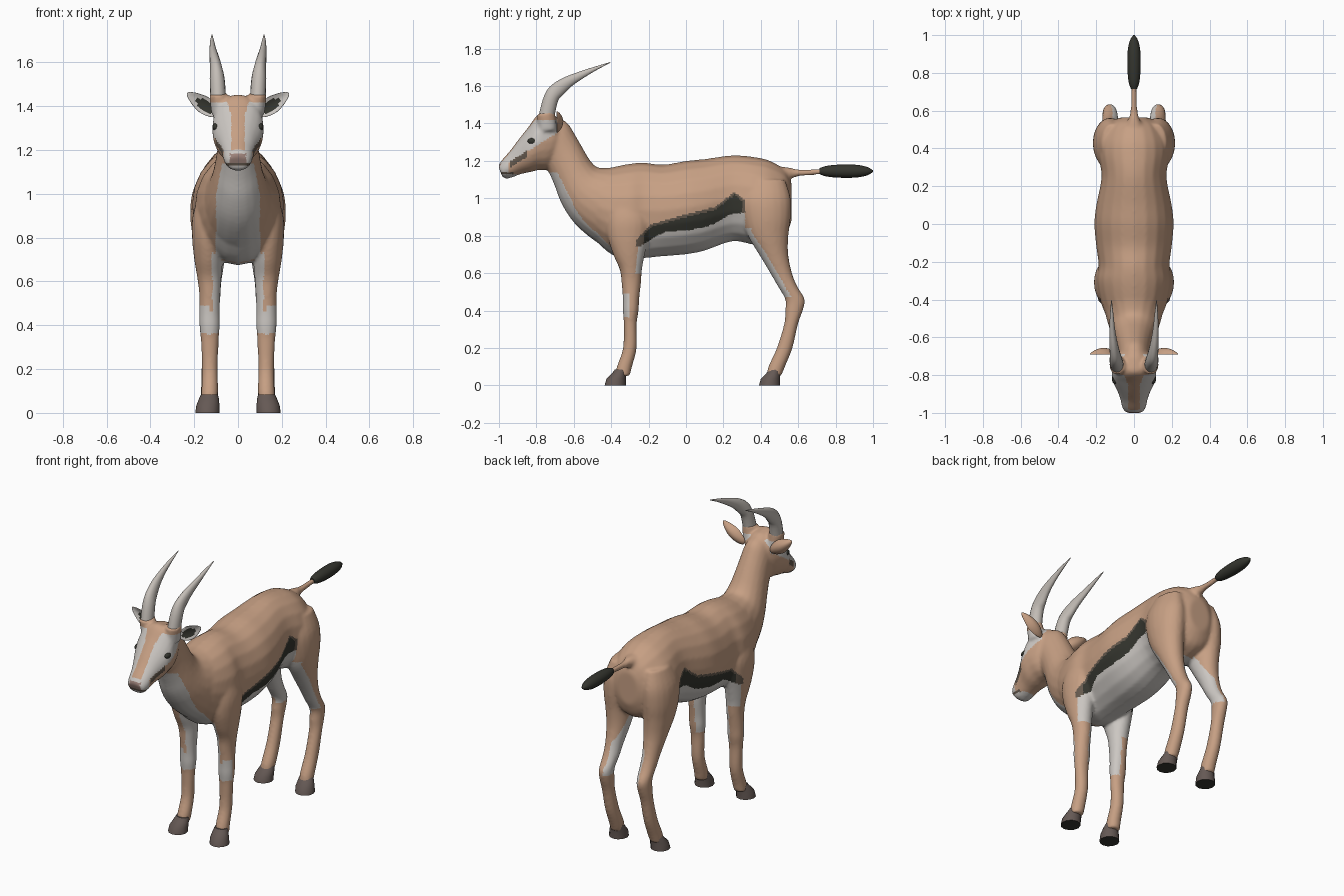
import bpy, bmesh, math
from mathutils import Vector, Matrix

cube = bpy.data.objects.get("Cube")
if cube:
    bpy.data.objects.remove(cube)


def material(name, r, g, b):
    m = bpy.data.materials.new(name)
    m.use_nodes = True
    m.diffuse_color = (r, g, b, 1)
    node = next(n for n in m.node_tree.nodes if n.type == 'BSDF_PRINCIPLED')
    node.inputs["Base Color"].default_value = (r, g, b, 1)
    node.inputs["Roughness"].default_value = 0.8
    return m


MATS = [material("tan coat", .57, .35, .23), material("white fur", .60, .57, .54),
        material("black fur", .035, .036, .028), material("dark brown fur", .13, .10, .075),
        material("hoof grey", .13, .10, .09), material("horn grey", .55, .51, .47),
        material("nose pink", .33, .22, .19)]
TAN, WHITE, BLACK, BROWN, HOOF, HORN, NOSE = range(len(MATS))


def loft(bm, rings, sides=20, sub=4, flip=1):
    """Ring = (centre x, front y, front z, back y, back z, half width)."""
    def smooth(i, t):
        p = [rings[max(0, min(len(rings) - 1, i + k))] for k in (-1, 0, 1, 2)]
        return [b + .5 * t * (c - a + t * (2 * a - 5 * b + 4 * c - d + t * (3 * (b - c) + d - a)))
                for a, b, c, d in zip(*p)]
    path = [smooth(i, k / sub) for i in range(len(rings) - 1) for k in range(sub)]
    path.append(rings[-1])
    loops = []
    for cx, y0, z0, y1, z1, rx in path:
        mid = Vector((cx * flip, (y0 + y1) / 2, (z0 + z1) / 2))
        half = Vector((0, (y1 - y0) / 2, (z1 - z0) / 2))
        side = Vector((rx, 0, 0))
        angles = [math.tau * k / sides for k in range(sides)]
        loops.append([bm.verts.new(mid + half * math.cos(a) + side * math.sin(a)) for a in angles])
    faces = [bm.faces.new(loops[0]), bm.faces.new(loops[-1])]
    for a, b in zip(loops, loops[1:]):
        for k in range(sides):
            n = (k + 1) % sides
            faces.append(bm.faces.new((a[k], a[n], b[n], b[k])))
    bmesh.ops.recalc_face_normals(bm, faces=faces)


def finish(name, bm, rule, angle=60):
    me = bpy.data.meshes.new(name)
    bm.to_mesh(me)
    bm.free()
    return finish_mesh(name, me, rule, angle)


def finish_mesh(name, me, rule, angle=60):
    ob = bpy.data.objects.new(name, me)
    bpy.context.collection.objects.link(ob)
    me.materials.clear()
    for m in MATS:
        me.materials.append(m)
    for p in me.polygons:
        p.material_index = rule(p.center, p.normal) if callable(rule) else rule
    bpy.ops.object.select_all(action='DESELECT')
    ob.select_set(True)
    bpy.context.view_layer.objects.active = ob
    bpy.ops.object.shade_smooth_by_angle(angle=math.radians(angle))
    return ob


def along(table, v):
    """Piecewise linear lookup."""
    if v <= table[0][0]:
        return table[0][1]
    for (a, p), (b, q) in zip(table, table[1:]):
        if v <= b:
            return p + (q - p) * (v - a) / (b - a)
    return table[-1][1]


# Torso: y, bottom, top, half width
TORSO = [(.565, .88, 1.08, .07), (.53, .80, 1.15, .135), (.45, .76, 1.20, .18), (.37, .75, 1.22, .19),
         (.25, .77, 1.23, .172), (.1, .72, 1.21, .2), (0, .70, 1.20, .21), (-.12, .69, 1.18, .2),
         (-.22, .68, 1.19, .187), (-.3, .675, 1.185, .198), (-.4, .70, 1.165, .18),
         (-.5, .79, 1.14, .14), (-.57, .86, 1.1, .08)]
# Neck and head: throat y, z, crest y, z, half width
NECK = [(-.4, .72, -.32, 1.18, .17), (-.5, .78, -.4, 1.165, .158), (-.6, .87, -.47, 1.165, .135),
        (-.665, .97, -.51, 1.2, .115), (-.7, 1.06, -.55, 1.265, .1), (-.73, 1.13, -.59, 1.335, .09),
        (-.76, 1.18, -.635, 1.405, .085), (-.78, 1.25, -.69, 1.43, .08)]
HEAD = [(-.665, 1.24, -.65, 1.38, .05), (-.7, 1.19, -.69, 1.435, .09), (-.74, 1.155, -.74, 1.45, .108),
        (-.79, 1.15, -.79, 1.45, .118), (-.83, 1.14, -.84, 1.385, .112), (-.88, 1.13, -.895, 1.315, .087),
        (-.92, 1.115, -.94, 1.255, .072), (-.955, 1.105, -.98, 1.21, .064), (-.98, 1.11, -1.005, 1.175, .05)]
# Legs: z, front y, back y, inner x, outer x
HIND = [(1.1, .33, .53, .06, .17), (1, .29, .56, .04, .21), (.9, .3, .56, .04, .218), (.8, .33, .548, .05, .207),
        (.7, .39, .547, .06, .19), (.6, .45, .567, .075, .175), (.53, .49, .595, .08, .17),
        (.46, .53, .635, .088, .167), (.4, .53, .625, .09, .167), (.33, .525, .6, .093, .167),
        (.2, .485, .57, .093, .167), (.1, .44, .53, .09, .17), (.05, .43, .51, .095, .17)]
FORE = [(1.05, -.4, -.25, .08, .16), (.9, -.42, -.2, .08, .207), (.8, -.42, -.2, .07, .21), (.7, -.39, -.22, .07, .2),
        (.62, -.355, -.235, .075, .187), (.55, -.345, -.24, .08, .178), (.46, -.338, -.25, .083, .177),
        (.4, -.338, -.253, .082, .177), (.33, -.333, -.263, .088, .17), (.2, -.337, -.263, .092, .165),
        (.1, -.37, -.288, .09, .168), (.05, -.38, -.3, .095, .17)]
TAIL = [(.5, 1.08, 1.17, .06), (.55, 1.1, 1.165, .032), (.61, 1.118, 1.154, .018), (.74, 1.128, 1.158, .015)]


def upright(rows):
    return [(0, y, lo, y, hi, w) for y, lo, hi, w in rows]


def level(rows):
    return [((i + o) / 2, f, z, b, z, (o - i) / 2) for z, f, b, i, o in rows]


# Flank band edges and front edge of the thigh
BAND_LOW = [(-.25, .74), (-.17, .79), (-.11, .82), (.02, .83), (.14, .857), (.235, .915), (.31, .92)]
BAND_TOP = [(-.27, .77), (-.19, .86), (.02, .92), (.155, .953), (.26, 1.035), (.31, .99)]
THIGH = [(.46, .53), (.53, .49), (.6, .45), (.7, .39), (.82, .31)]


def face_colour(c, n):
    a, y, z = abs(c.x), c.y, c.z
    cheek = 1.2 + (y + .93) * .62
    if y < -.96 and a < .036 and 1.142 < z < 1.185:
        return NOSE
    if y < -.925 and abs(z - 1.135) < .006:
        return BROWN
    if y < -.9 and z < 1.13 or y < -.95 and z < 1.2:
        return WHITE
    if a < .03 + max(0, z - 1.36) * .35 and n.z > 0:
        return TAN
    if -.94 < y < -.85 and abs(z - cheek + .012) < .016 and a > .04:
        return BROWN
    return WHITE if cheek < z < 1.42 and y < -.69 else TAN


def coat_colour(c, n):
    a, y, z = abs(c.x), c.y, c.z
    inward = n.x * (1 if c.x > 0 else -1) < -.25
    if y < -.66 and z > 1.15 or y < -.78:
        return face_colour(c, n)
    # Bib and throat
    if y < -.36 and .67 < z < 1.14 and n.y < -.1 and a < .1 - max(0, z - 1) * .2:
        return WHITE
    # Belly and flank band
    if -.27 < y < .315:
        low, top = along(BAND_LOW, y), along(BAND_TOP, y)
        if z < low and z > .6 and y > -.245:
            return WHITE
        if low <= z < top:
            return BROWN if z > top - .015 or y < -.225 or y > .3 else BLACK
    if n.z < -.6 and z > .6 and -.35 < y < .45:
        return WHITE
    # Foreleg lining and knee patch
    if y < -.15 and z < .78:
        if inward and z > .36 or n.y > .4 and z > .6:
            return WHITE
        return WHITE if n.y < -.15 and .36 < z < .46 + .03 * (a > .13) else TAN
    # Hind leg lining and front strip
    if y > .28 and .44 < z < .84:
        if inward and z < .78 and y < along(THIGH, z) + .12:
            return WHITE
        if z > .47 and y < along(THIGH, z) + .04:
            return WHITE
    return TAN


# Coat: overlapping volumes fused into one smooth skin
bm = bmesh.new()
loft(bm, upright(TORSO))
loft(bm, upright(TAIL))
for part in (NECK, HEAD):
    loft(bm, [(0, *r) for r in part])
for s in (1, -1):
    loft(bm, level(HIND), flip=s)
    loft(bm, level(FORE), flip=s)
    # Horn boss
    loft(bm, [(.08, -.79, 1.36, -.69, 1.36, .042), (.09, -.798, 1.45, -.70, 1.468, .042)], flip=s)
shell = bpy.data.meshes.new("body_shell")
bm.to_mesh(shell)
bm.free()
source = bpy.data.objects.new("body_shell", shell)
bpy.context.collection.objects.link(source)
remesh = source.modifiers.new("Fuse", 'REMESH')
remesh.mode = 'VOXEL'
remesh.voxel_size = .009
relax = source.modifiers.new("Relax", 'SMOOTH')
relax.factor = .5
relax.iterations = 8
graph = bpy.context.evaluated_depsgraph_get()
skin = bpy.data.meshes.new_from_object(source.evaluated_get(graph))
bpy.data.objects.remove(source)
finish_mesh("body", skin, coat_colour, 80)

# Tail tuft
bm = bmesh.new()
TUFT = [(.715, .016), (.75, .028), (.82, .035), (.91, .034), (.97, .022), (1, .004)]
loft(bm, upright([(y, 1.145 - r, 1.145 + r, r) for y, r in TUFT]), sides=12)
finish("tail_tuft", bm, BLACK)

HORN_RINGS = [(.09, -.79, 1.43, -.705, 1.43, .036), (.095, -.765, 1.53, -.684, 1.52, .034),
              (.1, -.73, 1.595, -.655, 1.555, .028), (.108, -.66, 1.642, -.61, 1.60, .022),
              (.115, -.57, 1.677, -.545, 1.645, .015), (.118, -.48, 1.706, -.47, 1.69, .009),
              (.119, -.406, 1.728, -.404, 1.724, .002)]


def hoof_colour(c, n):
    return BLACK if n.z < -.7 else HOOF


def ear_shape(bm, s):
    """Cupped leaf, lined on its front."""
    bmesh.ops.create_uvsphere(bm, u_segments=20, v_segments=14, radius=1,
                              matrix=Matrix.Rotation(math.pi / 2, 4, 'Y'))
    long, wide = .088, .04
    for f in bm.faces:
        m = f.calc_center_median()
        r = math.hypot(m.x + .15, m.z)
        f.material_index = TAN if m.y > -.05 else (BLACK if r < .62 else WHITE)
    for v in bm.verts:
        r2 = v.co.x ** 2 + v.co.z ** 2
        taper = 1 - .35 * max(0, v.co.x)
        v.co = (v.co.x * long, v.co.y * .012 + .022 * (1 - r2), v.co.z * wide * taper)
    bm.transform(Matrix.Translation((.16, -.69, 1.41)) @ Matrix.Rotation(math.radians(-35), 4, 'Y'))
    if s < 0:
        bm.transform(Matrix.Scale(-1, 4, (1, 0, 0)))
        bmesh.ops.reverse_faces(bm, faces=bm.faces)


for s, tag in ((1, "left"), (-1, "right")):
    bm = bmesh.new()
    loft(bm, HORN_RINGS, sides=16, flip=s)
    finish(tag + "_horn", bm, HORN)

    # Hooves
    for name, y in (("front", -.435), ("hind", .39)):
        bm = bmesh.new()
        rows = [(0, y, y + .113, .085, .195), (.035, y + .01, y + .113, .085, .19),
                (.065, y + .04, y + .115, .087, .178), (.085, y + .055, y + .12, .092, .168)]
        loft(bm, level(rows), sides=12, sub=1, flip=s)
        finish(f"{tag}_{name}_hoof", bm, hoof_colour, 40)

    # Eye
    bm = bmesh.new()
    bmesh.ops.create_uvsphere(bm, u_segments=16, v_segments=10, radius=1)
    bm.transform(Matrix.Translation((.1 * s, -.82, 1.305)) @ Matrix.Diagonal((.017, .027, .018, 1)))
    finish(tag + "_eye", bm, BLACK)

    # Ear
    bm = bmesh.new()
    ear_shape(bm, s)
    lining = [f.material_index for f in bm.faces]
    ear = finish(tag + "_ear", bm, TAN)
    ear.data.polygons.foreach_set("material_index", lining)
    ear.data.update()
